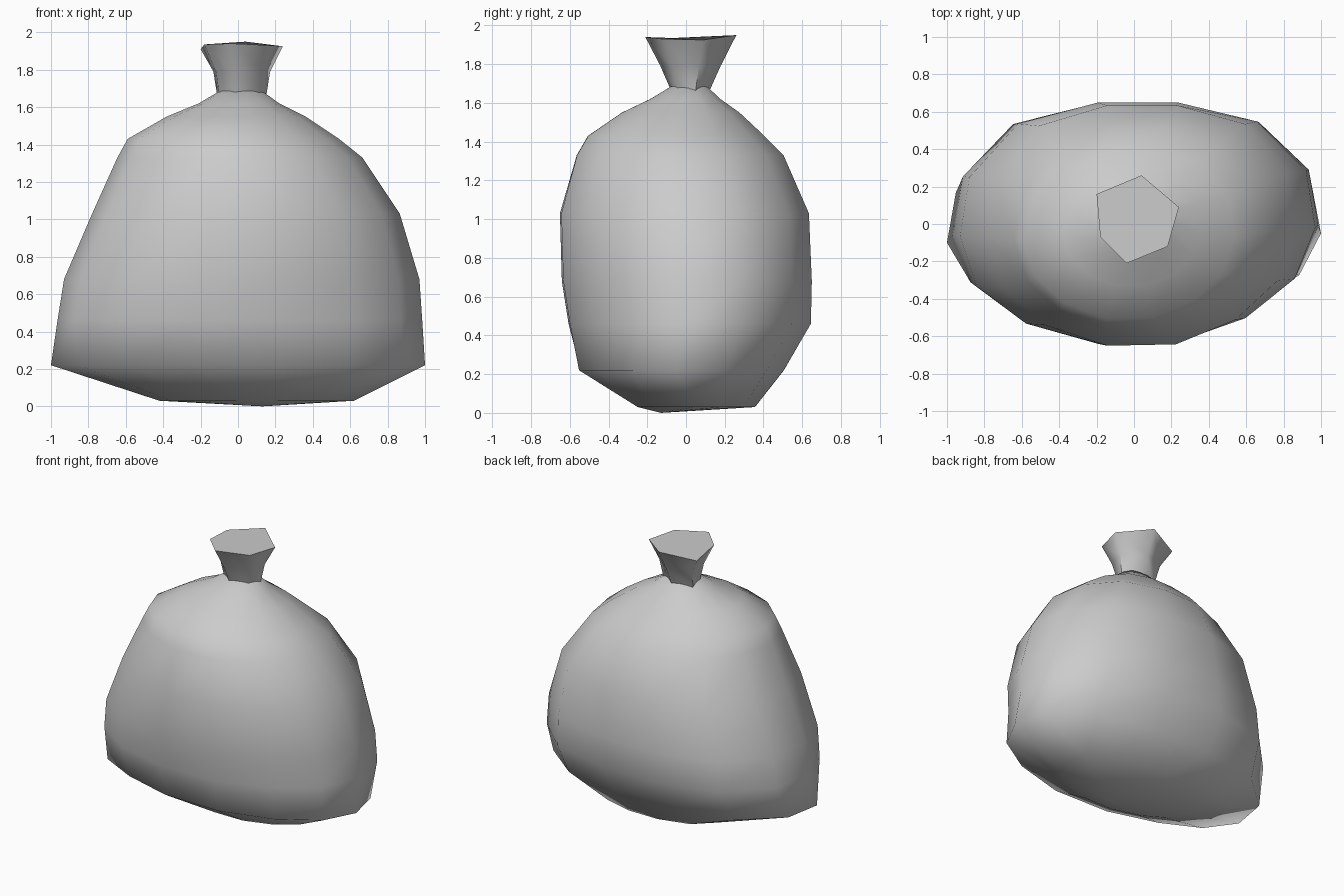
import bpy, bmesh, math

if "Cube" in bpy.data.objects:
    bpy.data.objects.remove(bpy.data.objects["Cube"])


def bridge(bm, a, b):
    n = len(a)
    for i in range(n):
        bm.faces.new((a[i], a[(i + 1) % n], b[(i + 1) % n], b[i]))


def finish(bm, name, angle):
    bmesh.ops.recalc_face_normals(bm, faces=bm.faces[:])
    me = bpy.data.meshes.new(name)
    bm.to_mesh(me)
    bm.free()
    ob = bpy.data.objects.new(name, me)
    bpy.context.collection.objects.link(ob)
    bpy.ops.object.select_all(action='DESELECT')
    ob.select_set(True)
    bpy.context.view_layer.objects.active = ob
    bpy.ops.object.shade_smooth_by_angle(angle=math.radians(angle))
    return ob


def sack_ring(bm, z, x0, x1, y0, y1, powers, sides=14):
    """Lopsided oval: own reach per side, own fullness per quarter."""
    verts = []
    cx, cy = (x0 + x1) / 2, (y0 + y1) / 2
    for i in range(sides):
        t = 2 * math.pi * i / sides
        c, s = math.cos(t), math.sin(t)
        p = powers[int(4 * i / sides)]
        r = (abs(c) ** p + abs(s) ** p) ** (-1 / p)
        shift = (-0.02 if c > 0 else -0.07) * abs(c) ** 3 * (x1 - x0) / 2
        verts.append(bm.verts.new((cx + (x1 - x0) / 2 * r * c,
                                   cy + (y1 - y0) / 2 * r * s + shift, z)))
    return verts


# Fullness of quarters: back right, back left, front left, front right
base = (2.2, 2.4, 1.8, 1.8)
low = (2.5, 2.7, 1.65, 1.85)
mid = (2.6, 2.6, 2.05, 1.85)
high = (2.4, 2.1, 1.9, 1.85)

# Sack body: z, left, right, front, back, fullness
profile = [
    (0.03, -0.42, 0.62, -0.26, 0.36, base),
    (0.22, -1.00, 1.00, -0.57, 0.51, low),
    (0.46, -0.965, 0.985, -0.62, 0.65, mid),
    (0.68, -0.93, 0.97, -0.655, 0.655, mid),
    (1.03, -0.78, 0.865, -0.665, 0.64, mid),
    (1.33, -0.645, 0.665, -0.58, 0.51, high),
    (1.43, -0.59, 0.54, -0.52, 0.41, high),
    (1.55, -0.38, 0.36, -0.34, 0.28, high),
    (1.62, -0.21, 0.22, -0.19, 0.18, high),
    (1.685, -0.10, 0.13, -0.08, 0.11, high),
]
bm = bmesh.new()
rings = [sack_ring(bm, *p) for p in profile]
for a, b in zip(rings, rings[1:]):
    bridge(bm, a, b)
foot = bm.verts.new((0.13, -0.13, 0))
n = len(rings[0])
for i in range(n):
    bm.faces.new((rings[0][(i + 1) % n], rings[0][i], foot))
bm.faces.new(rings[-1])
finish(bm, "sack_body", 180)

# Gathered neck flaring to a six-sided closed mouth
mouth = [(-0.20, 0.16, 1.91), (0.04, 0.26, 1.95), (0.24, 0.09, 1.925),
         (0.18, -0.12, 1.93), (-0.04, -0.21, 1.94), (-0.18, -0.07, 1.935)]
bm = bmesh.new()
levels = []
for z, sx, sy in ((1.64, 0.58, 0.38), (1.79, 0.69, 0.66), (None, 1, 1)):
    levels.append([bm.verts.new((0.02 + (x - 0.02) * sx, 0.02 + (y - 0.02) * sy, z or mz))
                   for x, y, mz in mouth])
for a, b in zip(levels, levels[1:]):
    bridge(bm, a, b)
bm.faces.new(levels[0])
bm.faces.new(levels[-1])
finish(bm, "sack_neck", 70)
